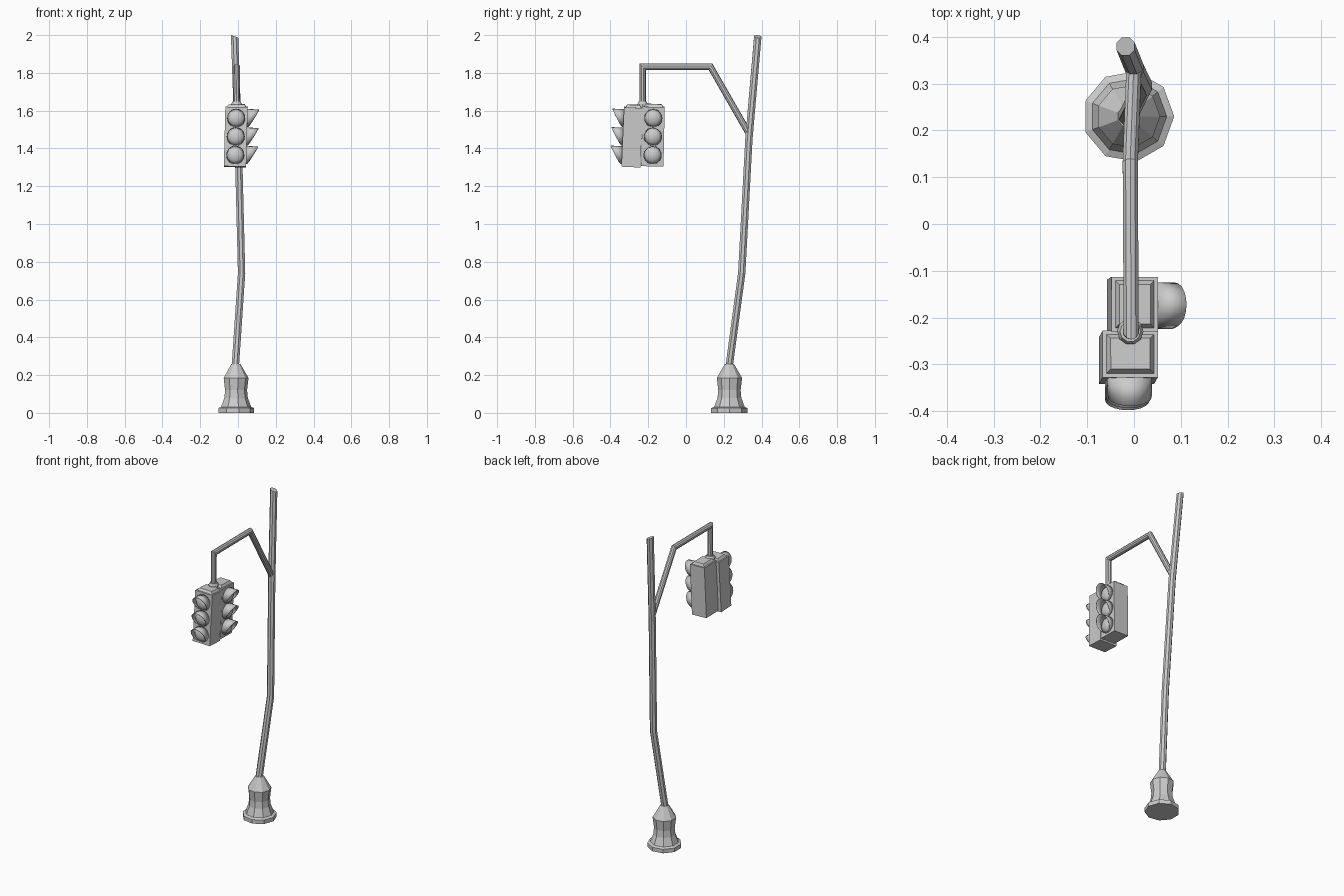
import bpy, bmesh, math
from mathutils import Matrix, Vector

cube = bpy.data.objects.get("Cube")
if cube:
    bpy.data.objects.remove(cube, do_unlink=True)

grey = bpy.data.materials.new("plain_grey")
grey.use_nodes = True
colour = (0.6, 0.6, 0.6, 1)
grey.diffuse_color = colour
grey.node_tree.nodes["Principled BSDF"].inputs["Base Color"].default_value = colour


def add_object(name, bm, matrix=Matrix()):
    bmesh.ops.recalc_face_normals(bm, faces=bm.faces)
    mesh = bpy.data.meshes.new(name)
    bm.to_mesh(mesh)
    bm.free()
    obj = bpy.data.objects.new(name, mesh)
    obj.matrix_world = matrix
    mesh.materials.append(grey)
    bpy.context.collection.objects.link(obj)
    return obj


def smooth(obj, angle=40):
    bpy.ops.object.select_all(action="DESELECT")
    obj.select_set(True)
    bpy.context.view_layer.objects.active = obj
    bpy.ops.object.shade_smooth_by_angle(angle=math.radians(angle))


def lathe(name, profile, sides, location):
    """Stack of rings (radius, height), closed at both ends."""
    bm = bmesh.new()
    rings = []
    for r, z in profile:
        angles = [math.tau * i / sides for i in range(sides)]
        rings.append([bm.verts.new((r * math.cos(a), r * math.sin(a), z)) for a in angles])
    for low, high in zip(rings, rings[1:]):
        for i in range(sides):
            j = (i + 1) % sides
            bm.faces.new((low[i], low[j], high[j], high[i]))
    bm.faces.new(rings[0][::-1])
    bm.faces.new(rings[-1])
    return add_object(name, bm, Matrix.Translation(location))


def tube(name, path, radius, sides=8):
    """Mitred pipe along a path of points."""
    pts = [Vector(p) for p in path]
    dirs = [(b - a).normalized() for a, b in zip(pts, pts[1:])]
    side = Vector((1, 0, 0))
    bm = bmesh.new()
    rings = []
    for k, p in enumerate(pts):
        before, after = dirs[max(k - 1, 0)], dirs[min(k, len(dirs) - 1)]
        tangent = (before + after).normalized()
        u = (side - tangent * side.dot(tangent)).normalized()
        v = tangent.cross(u)
        stretch = 1 / max(before.dot(tangent), 0.5)
        ring = []
        for i in range(sides):
            a = math.tau * (i + 0.5) / sides
            ring.append(bm.verts.new(p + radius * (u * math.cos(a) + v * stretch * math.sin(a))))
        rings.append(ring)
    for low, high in zip(rings, rings[1:]):
        for i in range(sides):
            j = (i + 1) % sides
            bm.faces.new((low[i], low[j], high[j], high[i]))
    bm.faces.new(rings[0][::-1])
    bm.faces.new(rings[-1])
    return add_object(name, bm)


# Nine-sided flared base
lathe("base", [(0.098, 0), (0.098, 0.025), (0.082, 0.032), (0.064, 0.08), (0.06, 0.12),
               (0.068, 0.185), (0.024, 0.26)], 9, (-0.012, 0.23, 0))

# Bent pole with a slanted tip
pole = tube("pole", [(-0.016, 0.225, 0.22), (0.019, 0.295, 0.74), (0.001, 0.333, 1.45),
                     (-0.018, 0.38, 1.992)], 0.021)
for v in pole.data.vertices:
    if v.co.z > 1.9:
        v.co.z -= (v.co.x + 0.018) * 0.4

# Arm, hanging pipe and collar
tube("arm", [(0, 0.335, 1.475), (-0.008, 0.13, 1.832), (-0.006, -0.23, 1.832),
             (-0.008, -0.23, 1.58)], 0.017, 10)
lathe("collar", [(0.028, 1.6), (0.028, 1.636), (0.022, 1.648)], 10, (-0.008, -0.23, 0))

WIDTH, DEPTH, HEIGHT = 0.118, 0.1, 0.315
LENS_RADIUS, HOOD_RADIUS, HOOD_REACH = 0.044, 0.048, 0.058


def signal_head(prefix, matrix):
    # Housing with a raised, bevelled top
    bm = bmesh.new()
    bmesh.ops.create_cube(bm, size=1, matrix=Matrix.Diagonal((WIDTH, DEPTH, HEIGHT, 1)))
    bm.normal_update()
    top = [f for f in bm.faces if f.normal.z > 0.9]
    bmesh.ops.inset_region(bm, faces=top, thickness=0.012)
    bmesh.ops.inset_region(bm, faces=top, thickness=0.012, depth=0.014)
    add_object(prefix + "_housing", bm, matrix)

    for i, label in enumerate(("lower", "middle", "upper")):
        place = matrix @ Matrix.Translation((0, -DEPTH / 2, (i - 1) * 0.098))

        # Domed lens
        bm = bmesh.new()
        bmesh.ops.create_uvsphere(bm, u_segments=20, v_segments=12, radius=LENS_RADIUS)
        bmesh.ops.scale(bm, vec=(1, 0.6, 1), verts=bm.verts)
        smooth(add_object(f"{prefix}_{label}_lens", bm, place), 60)

        # Hood, longest at the top and fading out at the bottom
        bm = bmesh.new()
        count = 20
        back, front = [], []
        for k in range(count):
            a = math.tau * k / count
            x, z = HOOD_RADIUS * math.cos(a), HOOD_RADIUS * math.sin(a)
            reach = 0.003 + HOOD_REACH * ((1 + math.sin(a)) / 2) ** 0.8
            back.append(bm.verts.new((x, 0.002, z)))
            front.append(bm.verts.new((x, -reach, z)))
        for k in range(count):
            j = (k + 1) % count
            bm.faces.new((back[k], back[j], front[j], front[k]))
        hood = add_object(f"{prefix}_{label}_hood", bm, place)
        shell = hood.modifiers.new("thickness", "SOLIDIFY")
        shell.thickness = 0.003
        smooth(hood)


# Two heads, one facing forward and one facing left, both leaning slightly
lean = Matrix.Rotation(0.025, 4, "Y") @ Matrix.Rotation(-0.045, 4, "X")
signal_head("front_signal", Matrix.Translation((-0.012, -0.285, 1.46)) @ lean)
lean = Matrix.Rotation(0.03, 4, "Y") @ Matrix.Rotation(-0.02, 4, "X")
signal_head("left_signal", Matrix.Translation((-0.003, -0.175, 1.464)) @ lean
            @ Matrix.Rotation(math.pi / 2, 4, "Z"))
